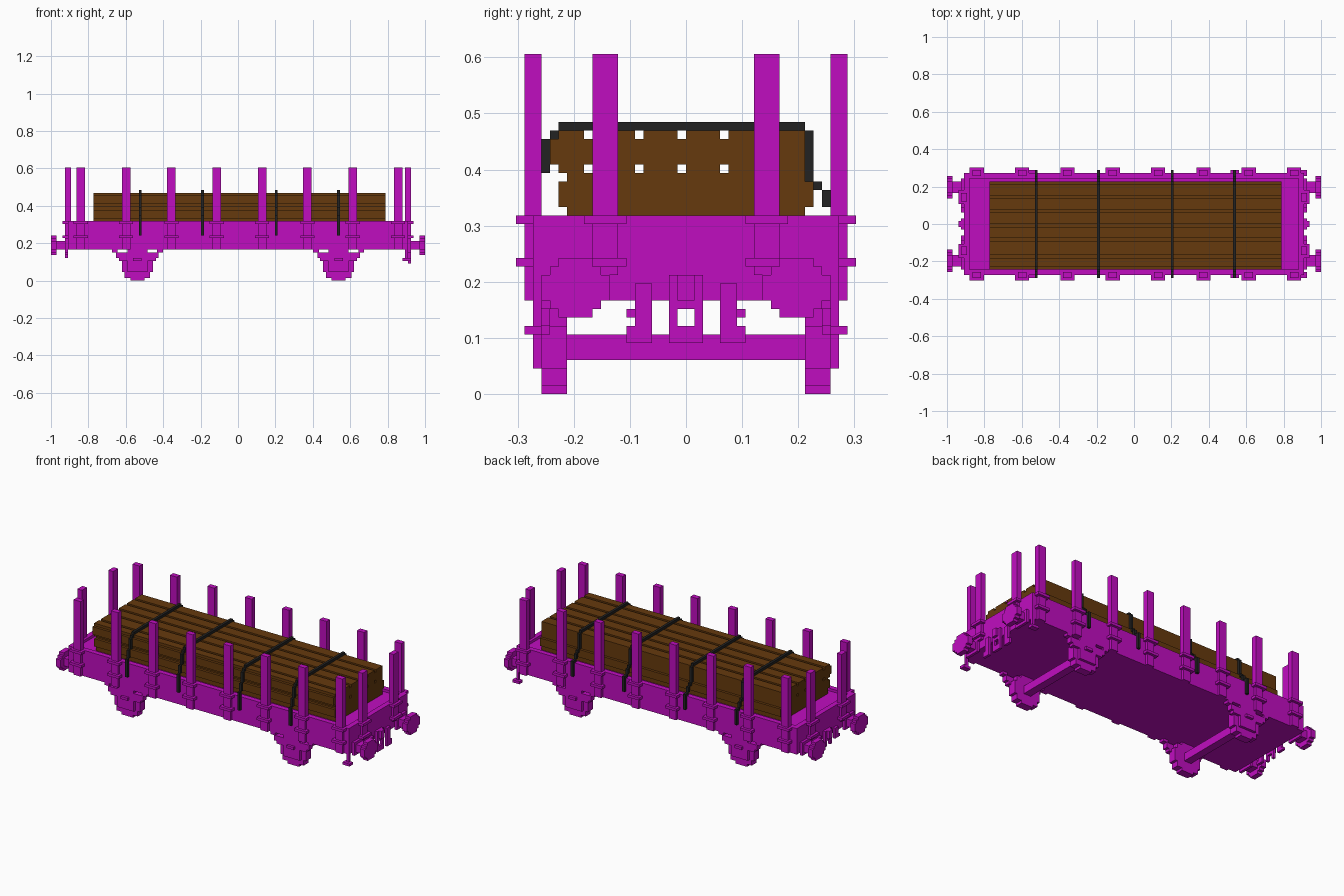
import bpy, bmesh, math
from mathutils import Matrix, Vector

V = 1 / 66  # block size: the wagon is 132 blocks long

cube = bpy.data.objects.get("Cube")
if cube:
    bpy.data.objects.remove(cube)


def material(name, color):
    m = bpy.data.materials.new(name)
    m.use_nodes = True
    m.diffuse_color = color
    m.node_tree.nodes["Principled BSDF"].inputs["Base Color"].default_value = color
    return m


PAINT = material("magenta paint", (0.53, 0.004, 0.53, 1))
WOOD = material("brown wood", (0.133, 0.042, 0.004, 1))
STRAP = material("black strap", (0.016, 0.016, 0.016, 1))


def build(name, boxes, mat):
    """One object from boxes given as (x0, x1, y0, y1, z0, z1) in blocks."""
    bm = bmesh.new()
    for x0, x1, y0, y1, z0, z1 in boxes:
        lo, hi = Vector((x0, y0, z0)) * V, Vector((x1, y1, z1)) * V
        size = Matrix.Diagonal((hi - lo).to_4d())
        bmesh.ops.create_cube(bm, size=1, matrix=Matrix.Translation((lo + hi) / 2) @ size)
    me = bpy.data.meshes.new(name)
    bm.to_mesh(me)
    bm.free()
    me.materials.append(mat)
    ob = bpy.data.objects.new(name, me)
    bpy.context.collection.objects.link(ob)
    return ob


def flip_x(boxes):
    return [(-b, -a, *rest) for a, b, *rest in boxes]


def flip_y(boxes):
    return [(a, b, -d, -c, e, f) for a, b, c, d, e, f in boxes]


# Wagon body: floor with a low rim
rim = [(-60, 60, 16, 18, 11, 21)]
end_rim = [(58, 60, -18, 18, 11, 21)]
build("wagon_floor", [(-60, 60, -18, 18, 11, 20)], PAINT)
build("wagon_rim", rim + flip_y(rim) + end_rim + flip_x(end_rim), PAINT)

# Side stakes in banded pockets
stakes, pockets = [], []
for i in range(8):
    x = -57 + 16 * i
    stakes.append((x, x + 3, 17, 19, 11, 40))
    for z in (15, 20):
        pockets.append((x - 1, x + 4, 18, 20, z, z + 1))
build("side_stakes", stakes + flip_y(stakes), PAINT)
build("side_stake_bands", pockets + flip_y(pockets), PAINT)

# End stakes
stakes = [(59, 61, 8, 11, 14, 40)]
pockets = [(60, 62, 7, 12, z, z + 1) for z in (15, 20)]
for name, part in (("end_stakes", stakes), ("end_stake_bands", pockets)):
    part = part + flip_y(part)
    build(name, part + flip_x(part), PAINT)

# Buffers: stem, collar and stepped round head
buffer = [(60, 64, 11, 15, 11, 14), (60, 61, 10, 16, 10, 15)]
for r in range(3):
    buffer.append((64, 66, 9 + r, 17 - r, 11 - r, 14 + r))
buffer += flip_y(buffer)
build("buffers", buffer + flip_x(buffer), PAINT)

# Coupling hook (open loop) and brake hoses
hook = [(60, 61, -2, 2, 10, 14), (60, 62, -1, 1, 11, 14),
        (60, 61, -2, -1, 6, 10), (60, 61, 1, 2, 6, 10), (60, 61, -1, 1, 6, 8)]
hose = [(60, 61, 4, 6, 6, 13), (60, 61, 4, 7, 6, 8)]
build("left_end_coupling", hook, PAINT)
build("left_end_hoses", hose + flip_y(hose), PAINT)
build("right_end_coupling", flip_x([(a, b, c, d, max(e, 8), f) for a, b, c, d, e, f in hook if f > 8]), PAINT)
short = [(60, 61, 4, 6, 9, 13), (60, 61, 4, 7, 9, 10)]
build("right_end_hoses", flip_x(short + flip_y(short)), PAINT)

# Corner steps under the left end
step = [(59, 60, 17, 18, 7, 11), (58, 61, 17, 19, 7, 8)]
build("corner_steps", step + flip_y(step), PAINT)

# Wheels, axles, springs and axle boxes
for label, c in (("right", -35.5), ("left", 35.5)):
    wheel = []
    for k in range(11):
        half = round(math.sqrt(5.7 ** 2 - (k - 5) ** 2) - 0.5) + 0.5
        wheel.append((c - half, c + half, 14, 17, k, k + 1))
    build(label + "_wheels", wheel + flip_y(wheel), PAINT)
    build(label + "_axle", [(c - 1.5, c + 1.5, -15, 15, 4, 7)], PAINT)
    spring = [(c - 7.5, c + 7.5, 16, 18, 8, 10), (c - 6.5, c + 6.5, 16, 18, 7, 8),
              (c - 3.5, c + 3.5, 16, 18, 3, 11), (c - 1.5, c + 1.5, 17, 19, 7, 8)]
    for s in (-1, 1):
        spring.append((c + s * 8 - 1, c + s * 8 + 1, 16, 18, 10, 11))
    build(label + "_springs", spring + flip_y(spring), PAINT)

# Timber load: two rows of beams with grooves between them
logs = [(-51, 52, -16, 14, 27, 30), (-51, 52, -15, 15, 22, 25),
        (-51, 52, -14, 14, 20, 22), (-51, 52, -14, 14, 25, 26)]
edges = (-17, -12, -6, -1, 4, 9, 14)
for a, b in zip(edges, edges[1:]):
    start = max(a + 1, -15)
    logs += [(-51, 52, start, b, z, z + 1) for z in (26, 30)]
build("timber_load", logs, WOOD)

# Straps over the load, stepping down to the body sides
path = [(-15, 14, 31, 32), (-16, -15, 30, 31), (-17, -16, 26, 30),
        (-18, -17, 23, 26), (-19, -18, 16, 23), (14, 15, 25, 31),
        (15, 16, 24, 25), (16, 17, 22, 24), (17, 18, 21, 22), (18, 19, 16, 22)]
for i, x in enumerate((-35, -13, 13, 35)):
    build(f"strap_{i + 1}", [(x, x + 1, *p) for p in path], STRAP)
